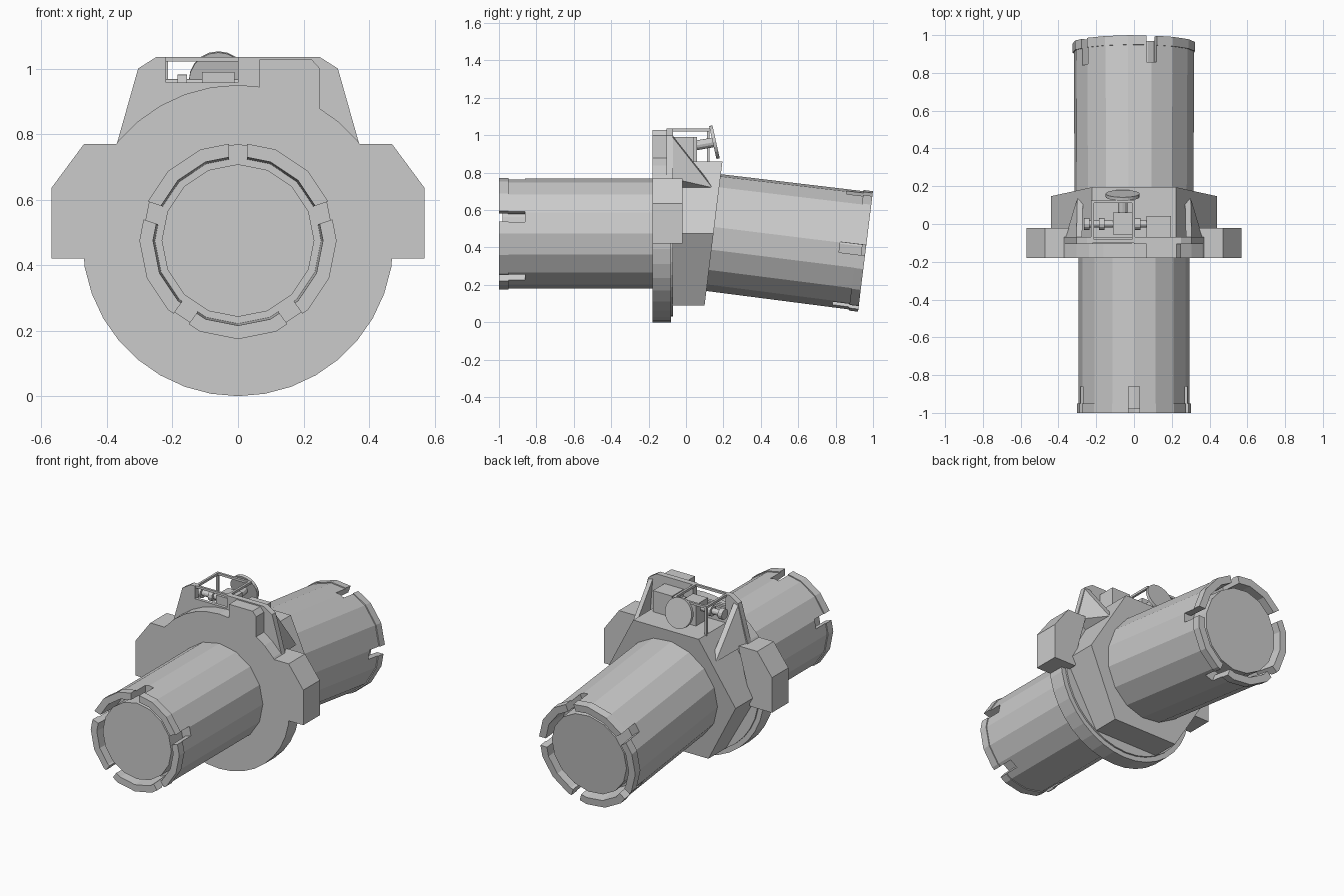
import bpy, bmesh, math
from mathutils import Vector, Matrix

if "Cube" in bpy.data.objects:
    bpy.data.objects.remove(bpy.data.objects["Cube"])

CZ = 0.475          # height of the front tube axis
TILT = 0.124        # slope of the rear tube


def finish(name, bm):
    bmesh.ops.recalc_face_normals(bm, faces=bm.faces)
    me = bpy.data.meshes.new(name)
    bm.to_mesh(me)
    bm.free()
    ob = bpy.data.objects.new(name, me)
    bpy.context.scene.collection.objects.link(ob)
    return ob


def prism(name, pts, y0, y1):
    """Extrude an x-z outline along y; y1 may be a function of z."""
    bm = bmesh.new()
    back = y1 if callable(y1) else (lambda z: y1)
    a = [bm.verts.new((x, y0, z)) for x, z in pts]
    b = [bm.verts.new((x, back(z), z)) for x, z in pts]
    bm.faces.new(a)
    bm.faces.new(b[::-1])
    n = len(pts)
    for i in range(n):
        j = (i + 1) % n
        bm.faces.new((a[i], a[j], b[j], b[i]))
    return finish(name, bm)


def box(name, lo, hi):
    return prism(name, [(lo[0], lo[2]), (hi[0], lo[2]), (hi[0], hi[2]), (lo[0], hi[2])], lo[1], hi[1])


def rod(name, p, q, r, sides=12):
    p, q = Vector(p), Vector(q)
    d = q - p
    bm = bmesh.new()
    bmesh.ops.create_cone(bm, cap_ends=True, segments=sides, radius1=r, radius2=r, depth=d.length)
    bm.transform(Matrix.Translation((p + q) / 2) @ d.to_track_quat('Z', 'Y').to_matrix().to_4x4())
    return finish(name, bm)


def hull(name, pts):
    bm = bmesh.new()
    for p in pts:
        bm.verts.new(p)
    bmesh.ops.convex_hull(bm, input=bm.verts)
    return finish(name, bm)


def cut(ob, cutter):
    mod = ob.modifiers.new("cut", 'BOOLEAN')
    mod.operation = 'DIFFERENCE'
    mod.solver = 'EXACT'
    mod.object = cutter
    cutter.hide_render = True
    bpy.context.view_layer.objects.active = ob
    bpy.ops.object.modifier_apply(modifier=mod.name)
    bpy.data.objects.remove(cutter)


def tube(name, length, r0, r1, turn, place, sides=16):
    """Tube along local +z with a notched collar and a recessed end plug."""
    collar, plug, depth = r1 + 0.006, r1 * 0.79, 0.14
    prof = [(0, r0), (length - .05, r1), (length - .05, collar), (length, collar),
            (length, r1 * .88), (length - depth, r1 * .86), (length - depth, plug), (length - .02, plug)]
    bm = bmesh.new()
    rings = []
    for t, r in prof:
        rings.append([bm.verts.new((r * math.sin(a), r * math.cos(a), t))
                      for a in (2 * math.pi * k / sides + turn for k in range(sides))])
    for u, v in zip(rings, rings[1:]):
        for k in range(sides):
            j = (k + 1) % sides
            bm.faces.new((u[k], u[j], v[j], v[k]))
    bm.faces.new(rings[0])
    bm.faces.new(rings[-1])
    ob = finish(name, bm)
    # five notches around the collar
    cb = bmesh.new()
    for k in range(5):
        m = Matrix.Rotation(-turn - k * math.tau / 5, 4, 'Z') @ Matrix.Translation((0, r1 * 1.02, length - depth / 2 + .02))
        m = m @ Matrix.Diagonal((.056, r1 * .38, depth + .04, 1))
        bmesh.ops.create_cube(cb, size=1, matrix=m)
    cut(ob, finish("notch_cutter", cb))
    ob.data.transform(place)
    ob.data.update()
    return ob


def frame(axis, origin):
    """Local z along axis, local y upward."""
    z = Vector(axis).normalized()
    x = Vector((0, 0, 1)).cross(z)
    x = -x.normalized() if x.dot(Vector((1, 0, 0))) < 0 else x.normalized()
    y = z.cross(x)
    if y.z < 0:
        x, y = -x, -y
    m = Matrix((x, y, z)).transposed().to_4x4()
    return Matrix.Translation(origin) @ m


def circle(r, n):
    return [(r * math.sin(math.tau * k / n), CZ + r * math.cos(math.tau * k / n)) for k in range(n)]


# Main tubes
tube("front_tube", 0.84, 0.295, 0.295, 0, frame((0, -1, 0), (0, -0.16, CZ)))
# local x points to -x when looking along +y, so the turn is negative
tube("rear_tube", 0.83, 0.316, 0.32, math.radians(-17), frame((0, 1, -TILT), (0, 0.136, 0.481)))

# Flange disc, thin backing ring and six-sided body with a tilted rear face
prism("flange", circle(0.475, 36), -0.18, -0.08)
prism("backing_ring", circle(0.445, 36), -0.08, -0.07)
hexa = [(x, z) for x, z in ((.44, CZ), (.222, .86), (-.222, .86), (-.44, CZ), (-.222, .09), (.222, .09))]
prism("hex_body", hexa, -0.08, lambda z: 0.147 + (z - CZ) * TILT)

# Side lugs and triangular gussets
for s, side in ((1, "right"), (-1, "left")):
    lug = [(.34, .77), (.47, .77), (.57, .635), (.57, .42), (.42, .42), (.40, .55)]
    prism(side + "_lug", [(s * x, z) for x, z in lug], -0.18, -0.02)
    hull(side + "_gusset", [(s * x, y, z) for x, y, z in (
        (.305, -.08, 1.0), (.365, -.08, .77), (.30, .14, .72), (.27, .14, .73),
        (.275, -.08, 1.01), (.30, -.08, .72))])

# Upper bracket plate with an open window on the left
plate = [(-.37, .77), (-.305, 1.0), (-.25, 1.035), (-.22, 1.035), (-.22, .945), (0, .945), (0, 1.035),
         (.25, 1.035), (.305, 1.0), (.37, .77)]
prism("bracket_plate", plate, -0.105, -0.07)

# Front boss with a small hole, and the block behind it
boss = prism("front_boss", [(.065, .87), (.25, .87), (.25, 1.0), (.225, 1.028), (.065, 1.028)], -0.18, -0.09)
cut(boss, rod("hole_cutter", (.172, -.22, .945), (.172, -.13, .945), .014))
box("rear_block", (.065, -.08, .85), (.195, .042, .99))

# Open cage of thin bars
zt = 1.028
for x in (-.22, -.003):
    box("cage_side_bar", (x - .007, -.1, zt - .007), (x + .007, .125, zt + .007))
for y in (-.09, .118):
    box("cage_cross_bar", (-.227, y - .007, zt - .007), (.004, y + .007, zt + .007))
box("cage_post", (-.227, .111, .85), (-.213, .125, zt))
box("window_sill", (-.22, -.105, .945), (0, -.085, .957))

# Latch: cross shaft, block, stem and tilted knob
rod("cross_shaft", (-.24, 0, .95), (.07, 0, .95), .018)
for x in (-.25, -.17, .02):
    rod("shaft_collar", (x - .014, 0, .95), (x + .014, 0, .95), .032)
box("latch_block", (-.11, -.055, .86), (-.01, .06, .99))
c = Vector((-.06, .152, .963))
n = Vector((0, math.cos(.22), math.sin(.22)))
rod("knob_stem", (-.06, .05, .945), c, .026)
rod("knob", c - n * .009, c + n * .009, .09, 20)
